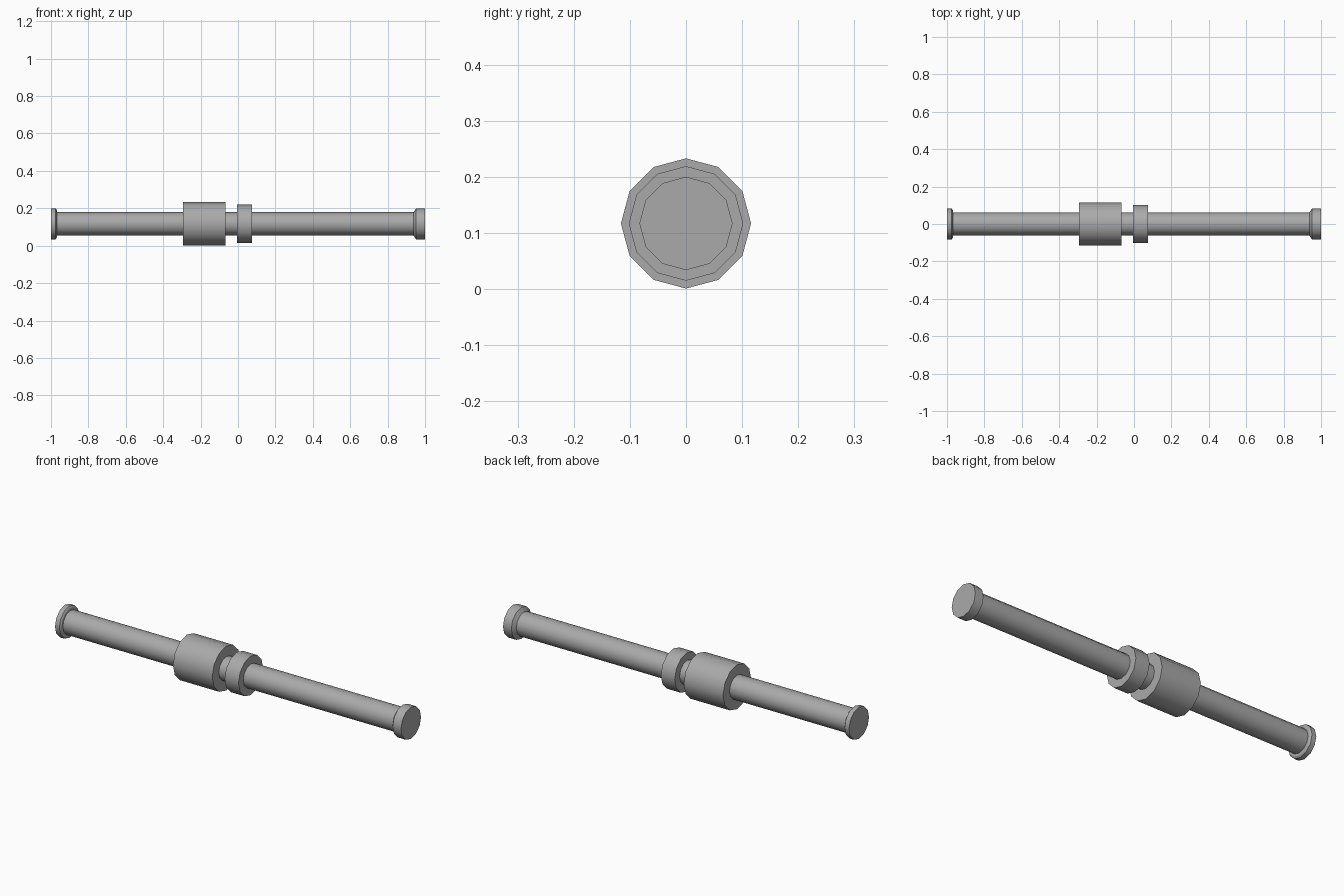
import bpy, bmesh
from math import sin, cos, pi, radians

cube = bpy.data.objects.get("Cube")
if cube:
    bpy.data.objects.remove(cube, do_unlink=True)

SIDES = 12
AXIS_Z = 0.117

steel = bpy.data.materials.new("grey steel")
steel.use_nodes = True
GREY = (0.4, 0.4, 0.4, 1)
steel.diffuse_color = GREY
steel.node_tree.nodes["Principled BSDF"].inputs["Base Color"].default_value = GREY


def turned(name, profile):
    """Closed solid turned around the x axis from (x, radius) points."""
    bm = bmesh.new()
    rings = []
    for x, r in profile:
        angles = [2 * pi * i / SIDES for i in range(SIDES)]
        rings.append([bm.verts.new((x, r * cos(a), r * sin(a))) for a in angles])
    for a, b in zip(rings, rings[1:]):
        for i in range(SIDES):
            j = (i + 1) % SIDES
            bm.faces.new((a[i], a[j], b[j], b[i]))
    bm.faces.new(rings[0])
    bm.faces.new(rings[-1])
    bmesh.ops.recalc_face_normals(bm, faces=bm.faces)
    mesh = bpy.data.meshes.new(name)
    bm.to_mesh(mesh)
    bm.free()
    mesh.materials.append(steel)
    obj = bpy.data.objects.new(name, mesh)
    obj.location.z = AXIS_Z
    bpy.context.collection.objects.link(obj)
    bpy.ops.object.select_all(action='DESELECT')
    obj.select_set(True)
    bpy.context.view_layer.objects.active = obj
    bpy.ops.object.shade_smooth_by_angle(angle=radians(32))


# Long shaft with its two end flanges
turned("shaft", [(-0.99, 0.062), (0.99, 0.062)])
turned("right_end_flange", [(-1, 0.083), (-0.975, 0.083), (-0.969, 0.074)])
turned("left_end_flange", [(0.938, 0.062), (0.952, 0.083), (1, 0.083)])

# Wide barrel and narrow collar near the middle
turned("barrel", [(-0.295, 0.116), (-0.068, 0.116)])
turned("collar", [(-0.006, 0.102), (0.074, 0.102)])
